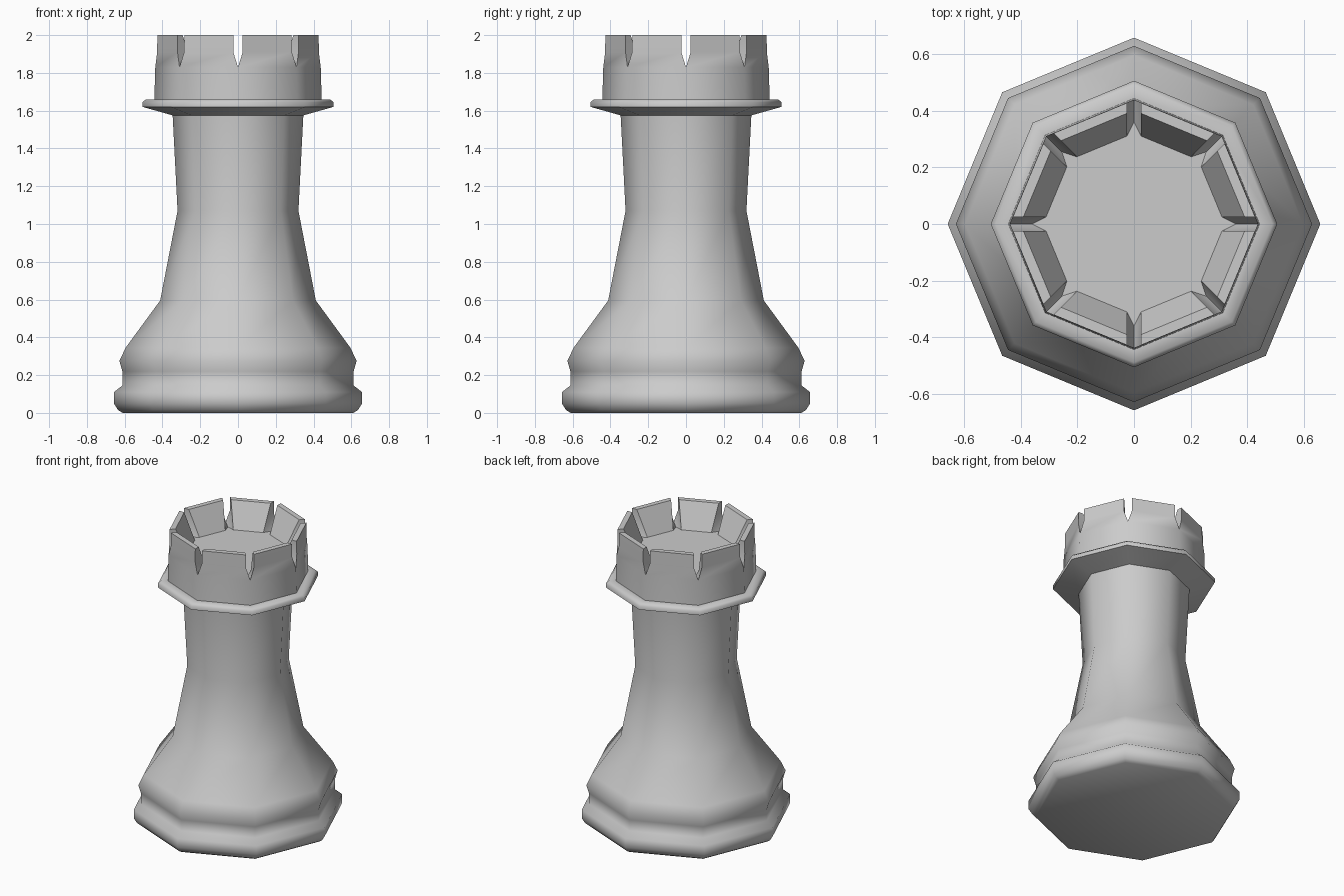
import bpy, bmesh
from math import cos, sin, pi, radians

if "Cube" in bpy.data.objects:
    bpy.data.objects.remove(bpy.data.objects["Cube"])

SIDES = 8
bm = bmesh.new()


def corner_vert(k, u, v, z):
    """Vertex at radial offset u, sideways offset v from corner direction k."""
    a = 2 * pi * k / SIDES
    return bm.verts.new((u * cos(a) - v * sin(a), u * sin(a) + v * cos(a), z))


# Turned body: base, waist and collar (radius, height)
profile = [(0.61, 0.0), (0.635, 0.015), (0.657, 0.05), (0.657, 0.11),
           (0.612, 0.145), (0.612, 0.22), (0.628, 0.275), (0.595, 0.345),
           (0.412, 0.595), (0.32, 1.07), (0.346, 1.575), (0.505, 1.62),
           (0.505, 1.645), (0.488, 1.66), (0.443, 1.66), (0.438, 1.83)]
rings = [[corner_vert(k, r, 0, z) for k in range(SIDES)] for r, z in profile]
bm.faces.new(rings[0][::-1])
for low, high in zip(rings, rings[1:]):
    for k in range(SIDES):
        n = (k + 1) % SIDES
        bm.faces.new((low[k], low[n], high[n], high[k]))

# Crown: notches at the corners, merlons between them
GAP = 0.025
section = [(0.428, 1.91), (0.427, 2.0), (0.39, 2.0), (0.31, 1.83)]
left = [[corner_vert(k, u, -GAP, z) for u, z in section] for k in range(SIDES)]
right = [[corner_vert(k, u, GAP, z) for u, z in section] for k in range(SIDES)]
tips = rings[-1]
floor_tips = [corner_vert(k, 0.36, 0, 1.828) for k in range(SIDES)]
floor = []
for k in range(SIDES):
    n = (k + 1) % SIDES
    a, b = right[k], left[n]
    # outer face, top and sloping inner face
    bm.faces.new((tips[k], tips[n], b[0], a[0]))
    for i in range(3):
        bm.faces.new((a[i], b[i], b[i + 1], a[i + 1]))
    # notch walls
    for j, s in ((k, a), (n, b)):
        bm.faces.new((tips[j], s[0], s[3], floor_tips[j]))
        bm.faces.new(s)
    floor += [left[k][3], floor_tips[k], right[k][3]]
bm.faces.new(floor)

bmesh.ops.recalc_face_normals(bm, faces=bm.faces)
mesh = bpy.data.meshes.new("rook_tower")
bm.to_mesh(mesh)
bm.free()
tower = bpy.data.objects.new("rook_tower", mesh)
bpy.context.collection.objects.link(tower)
bpy.context.view_layer.objects.active = tower
tower.select_set(True)
bpy.ops.object.shade_smooth_by_angle(angle=radians(62))
